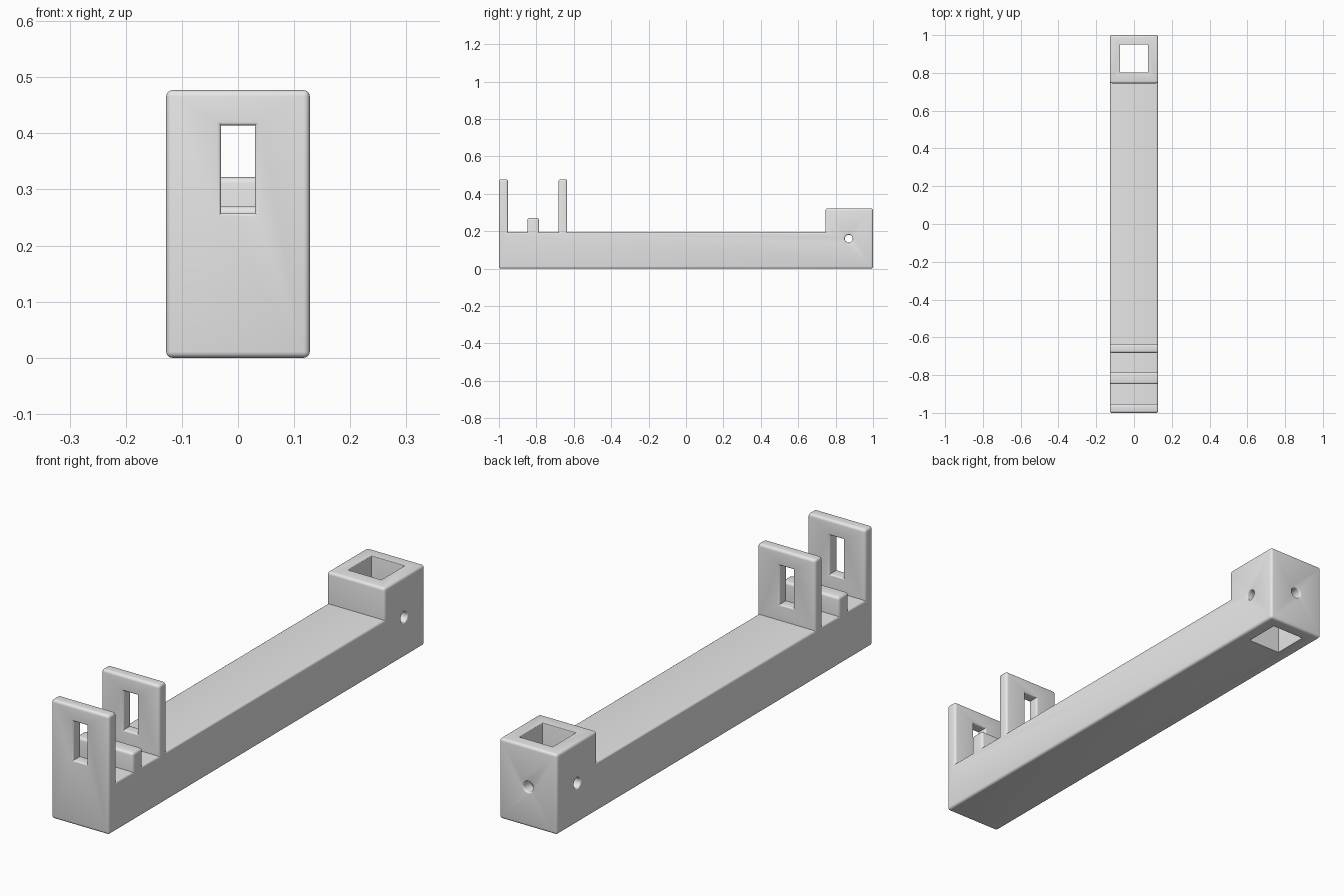
import bpy, bmesh
from math import sin, cos, pi

cube = bpy.data.objects.get("Cube")
if cube:
    bpy.data.objects.remove(cube, do_unlink=True)

HALF = 0.128      # half width of the part
ROUND = 0.011     # outer edge rounding

grey = bpy.data.materials.new("light grey plastic")
grey.use_nodes = True
grey.diffuse_color = (0.8, 0.8, 0.8, 1)
grey.node_tree.nodes["Principled BSDF"].inputs["Base Color"].default_value = (0.8, 0.8, 0.8, 1)


def add_object(name, bm):
    bmesh.ops.recalc_face_normals(bm, faces=bm.faces)
    mesh = bpy.data.meshes.new(name)
    bm.to_mesh(mesh)
    bm.free()
    obj = bpy.data.objects.new(name, mesh)
    bpy.context.collection.objects.link(obj)
    mesh.materials.append(grey)
    return obj


def rectangle(half_u, half_v):
    return lambda g: [(su * (half_u + g), sv * (half_v + g))
                      for su, sv in ((-1, -1), (1, -1), (1, 1), (-1, 1))]


def circle(radius, sides=32):
    return lambda g: [((radius + g) * cos(2 * pi * i / sides),
                       (radius + g) * sin(2 * pi * i / sides)) for i in range(sides)]


def cut_wall(body, name, axis, shape, centre, start, end, flare):
    """Cut a hole through one wall, with rounded rims on both faces."""
    turns = [i * pi / 8 for i in range(5)]
    rim = [(flare * (1 - cos(t)), flare * (1 - sin(t))) for t in turns]
    stations = [(start - 0.01, flare)] + [(start + d, g) for d, g in rim]
    stations += [(end - d, g) for d, g in reversed(rim)] + [(end + 0.01, flare)]
    bm = bmesh.new()
    rings = []
    for pos, grow in stations:
        ring = []
        for u, v in shape(grow):
            co = [centre[0] + u, centre[1] + v]
            co.insert(axis, pos)
            ring.append(bm.verts.new(co))
        rings.append(ring)
    for a, b in zip(rings, rings[1:]):
        for i in range(len(a)):
            j = (i + 1) % len(a)
            bm.faces.new((a[i], a[j], b[j], b[i]))
    bm.faces.new(rings[0])
    bm.faces.new(rings[-1])
    cutter = add_object(name, bm)
    cutter.hide_render = True
    mod = body.modifiers.new(name, 'BOOLEAN')
    mod.operation = 'DIFFERENCE'
    mod.solver = 'EXACT'
    mod.object = cutter
    bpy.context.view_layer.objects.active = body
    bpy.ops.object.modifier_apply(modifier=name)
    bpy.data.objects.remove(cutter, do_unlink=True)


# Side profile: base bar, front plate, low rib, second plate, rear socket block
base = 0.195
profile = [(-1, 0), (1, 0), (1, 0.322), (0.745, 0.322), (0.745, base)]
for back, front, top in ((-0.635, -0.682, 0.477), (-0.785, -0.848, 0.27)):
    profile += [(back, base), (back, top), (front, top), (front, base)]
profile += [(-0.952, base), (-0.952, 0.477), (-1, 0.477)]

bm = bmesh.new()
face = bm.faces.new([bm.verts.new((-HALF, y, z)) for y, z in profile])
sweep = bmesh.ops.extrude_face_region(bm, geom=[face])
bmesh.ops.translate(bm, vec=(2 * HALF, 0, 0),
                    verts=[v for v in sweep["geom"] if isinstance(v, bmesh.types.BMVert)])
bmesh.ops.recalc_face_normals(bm, faces=bm.faces)
outer = [e for e in bm.edges if e.calc_face_angle_signed() > 0.1]
bmesh.ops.bevel(bm, geom=outer, offset=ROUND, segments=4, profile=0.5, affect='EDGES')
body = add_object("bracket_body", bm)

# Sight windows in the two upright plates
window = rectangle(0.03, 0.078)
cut_wall(body, "front_window", 1, window, (0, 0.336), -1, -0.952, 0.007)
cut_wall(body, "second_window", 1, window, (0, 0.336), -0.682, -0.635, 0.007)

# Square socket and its screw holes
cut_wall(body, "socket", 2, rectangle(0.073, 0.073), (0, 0.876), 0, 0.322, 0.003)
screw = circle(0.021)
cut_wall(body, "right_screw_hole", 0, screw, (0.87, 0.16), -HALF, -0.073, 0.006)
cut_wall(body, "left_screw_hole", 0, screw, (0.87, 0.16), 0.073, HALF, 0.006)
cut_wall(body, "rear_screw_hole", 1, screw, (0, 0.16), 0.949, 1, 0.006)

# Smooth the rounded edges, keep the corners crisp
bpy.ops.object.select_all(action='DESELECT')
body.select_set(True)
bpy.context.view_layer.objects.active = body
bpy.ops.object.shade_smooth_by_angle(angle=pi / 6)
